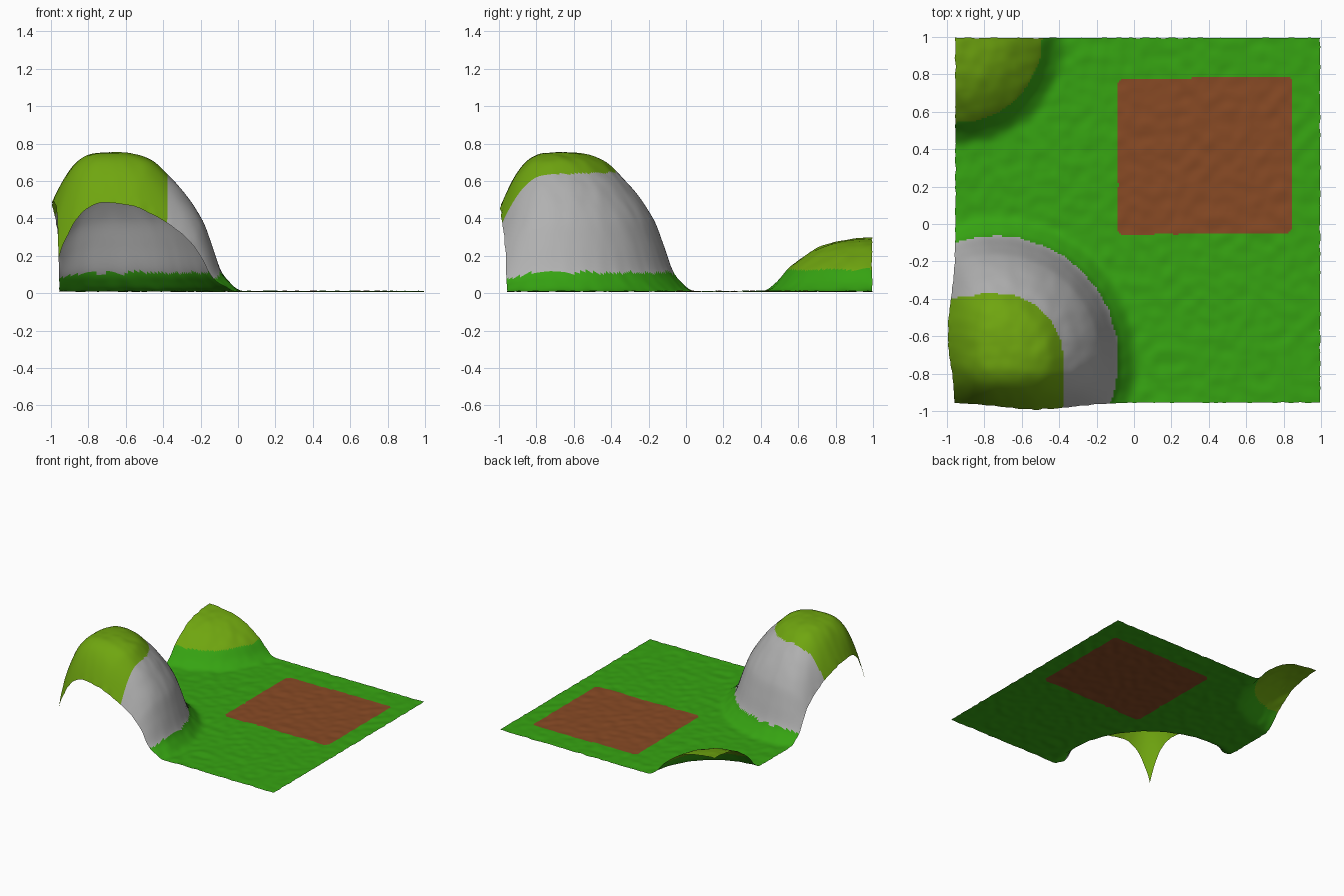
import bpy, bmesh, math
from mathutils import Vector, noise

if "Cube" in bpy.data.objects:
    bpy.data.objects.remove(bpy.data.objects["Cube"])

# Height profiles: (distance from hill centre, height)
BIG = [(0, .74), (.1, .742), (.18, .735), (.28, .70), (.36, .63), (.45, .53), (.55, .38),
       (.60, .25), (.65, .11), (.70, .045), (.75, .005), (.82, 0)]
SMALL = [(0, .288), (.1, .28), (.25, .25), (.35, .2), (.45, .125), (.52, .045), (.57, .008), (.63, 0)]
BIG_C, SMALL_C = (-.74, -.72), (-.95, 1.0)
LO, HI, N = -.955, .995, 196


def profile(pts, r):
    """Smooth cubic interpolation of a profile."""
    if r >= pts[-1][0]:
        return 0.0
    def slope(i):
        a, b = pts[max(i - 1, 0)], pts[min(i + 1, len(pts) - 1)]
        return (b[1] - a[1]) / (b[0] - a[0]) if 0 < i < len(pts) - 1 else 0
    for i in range(len(pts) - 1):
        (x0, y0), (x1, y1) = pts[i], pts[i + 1]
        if r <= x1:
            h = x1 - x0
            t = (r - x0) / h
            return (y0 * (2*t**3 - 3*t*t + 1) + h * slope(i) * (t**3 - 2*t*t + t)
                    + y1 * (3*t*t - 2*t**3) + h * slope(i + 1) * (t**3 - t*t))


def wobble(x, y, scale, seed):
    return noise.noise(Vector((x * scale, y * scale, seed)))


def dist(x, y, c):
    return math.hypot(x - c[0], y - c[1])


def edge_t(v):
    return min(max((-.70 - v) / .255, 0), 1)


def place(x, y):
    """Grid point -> terrain point."""
    tx, ty = edge_t(x), edge_t(y)
    # the big hill curls down along the two outer borders
    fall = 1 - .34 * (tx**3 + ty**3) - .06 * (tx * ty)**1.5
    z = profile(BIG, dist(x, y, BIG_C)) * fall + profile(SMALL, dist(x, y, SMALL_C))
    z += .010 + .005 * wobble(x, y, 14, 0)
    # slight overhang of the big hill, ragged sheet border
    px = x - .04 * tx**2 * math.exp(-((y + .58) / .25)**2)
    py = y - .036 * ty**2 * math.exp(-((x + .52) / .27)**2)
    near = min(x - LO, HI - x, y - LO, HI - y)
    if near < .005:
        px += .006 * wobble(x, y, 22, 3)
        py += .006 * wobble(x, y, 22, 7)
    return px, py, max(z, 0)


def region(x, y):
    """Material: 0 grass, 1 rock, 2 hilltop, 3 soil."""
    w = .008 * wobble(x, y, 12, 5)
    cap = math.hypot(max(x + .73, 0), max(y + .72, 0)) + .18 * max(-.80 - x, 0)
    if cap < .35 + w and y < -.3 and x < -.3:
        return 2
    if dist(x, y, BIG_C) < .655 + w:
        return 1
    if dist(x, y, SMALL_C) < .46 + w:
        return 2
    # soil plot: rounded rectangle
    dx = max(abs(x - .38) - .435, 0)
    dy = max(abs(y - .365 - .01 * (x - .38)) - .385, 0)
    return 3 if math.hypot(dx, dy) < .032 + w * .7 else 0


# Terrain sheet
bm = bmesh.new()
bmesh.ops.create_grid(bm, x_segments=N, y_segments=N, size=1)
half, mid = (HI - LO) / 2, (HI + LO) / 2
for v in bm.verts:
    v.co.x, v.co.y = v.co.x * half + mid, v.co.y * half + mid
for f in bm.faces:
    c = f.calc_center_median()
    f.material_index = region(c.x, c.y)
    f.smooth = True
for v in bm.verts:
    v.co = place(v.co.x, v.co.y)
bmesh.ops.recalc_face_normals(bm, faces=bm.faces)
if sum(f.normal.z for f in bm.faces) < 0:
    bmesh.ops.reverse_faces(bm, faces=bm.faces)

mesh = bpy.data.meshes.new("terrain")
bm.to_mesh(mesh)
bm.free()
terrain = bpy.data.objects.new("terrain", mesh)
bpy.context.collection.objects.link(terrain)

# Flat colours
for name, col in [("grass_green", (.037, .37, .006)), ("rock_grey", (.44, .44, .44)),
                  ("hilltop_lime", (.16, .38, .005)), ("soil_brown", (.245, .068, .018))]:
    m = bpy.data.materials.new(name)
    m.diffuse_color = (*col, 1)
    m.use_nodes = True
    m.node_tree.nodes["Principled BSDF"].inputs["Base Color"].default_value = m.diffuse_color
    mesh.materials.append(m)
